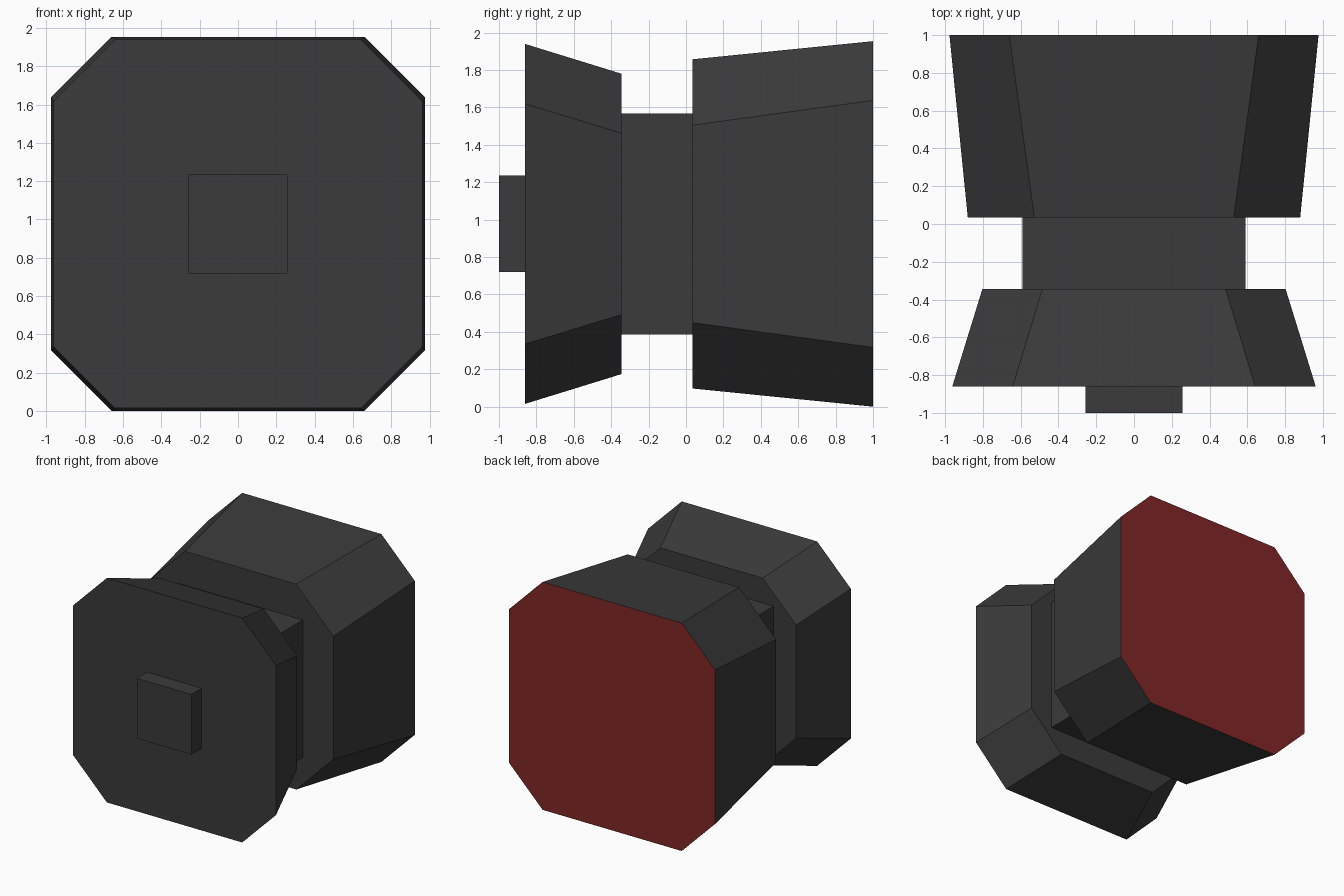
import bpy
import bmesh

if "Cube" in bpy.data.objects:
    bpy.data.objects.remove(bpy.data.objects["Cube"])

CZ = 0.977  # height of the shared axis


def material(name, rgb):
    m = bpy.data.materials.new(name)
    m.diffuse_color = (*rgb, 1.0)
    m.use_nodes = True
    m.node_tree.nodes["Principled BSDF"].inputs["Base Color"].default_value = m.diffuse_color
    return m


GREY = material("dark grey", (0.043, 0.043, 0.043))
RED = material("dark red", (0.22, 0.02, 0.02))


def outline(half, flat):
    """Square outline, with cut corners when flat < half."""
    if flat >= half:
        return [(half, -half), (half, half), (-half, half), (-half, -half)]
    pts = []
    x, z = half, flat
    for _ in range(4):
        pts += [(x, -z) if abs(x) == half else (z, x)]
        pts += [(x, z)]
        break
    # quarter-turn the right-hand edge around the axis
    edge = [(half, -flat), (half, flat)]
    pts = []
    for _ in range(4):
        pts += edge
        edge = [(-b, a) for a, b in edge]
    return pts


def block(name, front, back, red_back=False):
    """Loft between two (y, half width, flat half length) outlines."""
    bm = bmesh.new()
    rings = [[bm.verts.new((x, y, CZ + z)) for x, z in outline(h, f)]
             for y, h, f in (front, back)]
    a, b = rings
    n = len(a)
    bm.faces.new(a)
    rear = bm.faces.new(b[::-1])
    for i in range(n):
        j = (i + 1) % n
        bm.faces.new((a[j], a[i], b[i], b[j]))
    if red_back:
        rear.material_index = 1
    bmesh.ops.recalc_face_normals(bm, faces=bm.faces)
    me = bpy.data.meshes.new(name)
    bm.to_mesh(me)
    bm.free()
    me.materials.append(GREY)
    if red_back:
        me.materials.append(RED)
    ob = bpy.data.objects.new(name, me)
    bpy.context.collection.objects.link(ob)
    return ob


# Flared rear body with the red end face
block("rear_body", (0.035, 0.88, 0.528), (1.0, 0.977, 0.66), red_back=True)
# Square neck joining the two flared bodies
block("neck", (-0.345, 0.59, 0.59), (0.035, 0.59, 0.59))
# Flared front body
block("front_body", (-0.86, 0.962, 0.642), (-0.345, 0.803, 0.485))
# Small square stud on the front
block("front_stud", (-1.0, 0.258, 0.258), (-0.86, 0.258, 0.258))
